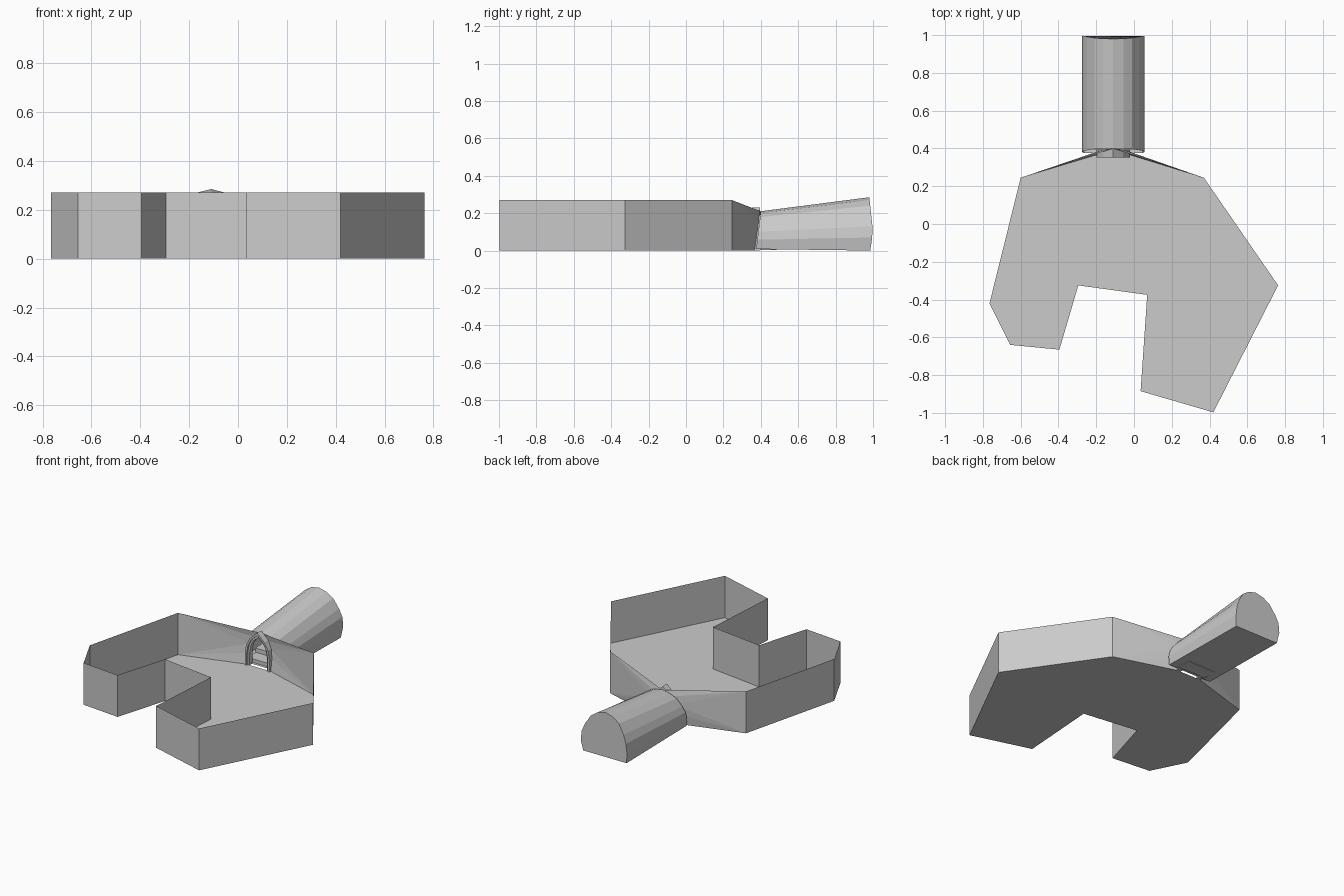
import bpy

if "Cube" in bpy.data.objects:
    bpy.data.objects.remove(bpy.data.objects["Cube"])

CX = -0.11   # centre line of doorway and tunnel
H = 0.27     # wall height


def make(name, verts, faces):
    me = bpy.data.meshes.new(name)
    me.from_pydata(verts, [], faces)
    me.update()
    ob = bpy.data.objects.new(name, me)
    bpy.context.collection.objects.link(ob)
    return ob


def arch(half):
    """Mirror a right-hand half profile (bottom to apex) into a full arch."""
    return half + [(-x, z) for x, z in reversed(half[:-1])]


# Chamber outline from back-right corner, clockwise to back-left corner
outline = [(0.37, 0.245), (0.763, -0.325), (0.42, -0.997), (0.035, -0.885),
           (0.07, -0.375), (-0.295, -0.325), (-0.395, -0.665),
           (-0.655, -0.64), (-0.765, -0.42), (-0.60, 0.245)]
n = len(outline)

# Floor
floor = [(x, y, 0) for x, y in outline]
floor += [(CX - 0.085, 0.367, 0), (CX + 0.085, 0.367, 0)]
make("floor", floor, [list(range(len(floor)))[::-1]])

# Thin walls around the open chamber
wv = [(x, y, z) for z in (0, H) for x, y in outline]
make("side_walls", wv, [(i + 1, i, i + n, i + 1 + n) for i in range(n - 1)])

# Back walls fanned on to the doorway opening
door = [(0.085, 0), (0.085, 0.07), (0.072, 0.13), (0.045, 0.175), (0, 0.21)]
for side, s, (cx, cy) in (("right", 1, outline[0]), ("left", -1, outline[-1])):
    v = [(cx, cy, 0), (cx, cy, H)]
    v += [(CX + s * x, 0.367 + 0.033 * z / 0.21, z) for x, z in door]
    f = [(0, 2, 3), (0, 3, 4), (0, 4, 1), (1, 4, 5), (1, 5, 6)]
    make("back_wall_" + side, v, [p[::s] for p in f])

# Tunnel rising towards its closed far end
prof = arch([(0.155, 0), (0.165, 0.07), (0.158, 0.13), (0.138, 0.18),
             (0.10, 0.24), (0.055, 0.271), (0, 0.285)])
m = len(prof)
near = [(CX + x, 0.375 + 0.025 * z / 0.285, 0.008 + z * 0.71) for x, z in prof]
far = [(CX + x, 0.985 + 0.015 * (1 - abs(z - 0.1) / 0.1) if z < 0.1
        else 1.0 - 0.02 * (z - 0.1) / 0.185, z) for x, z in prof]
faces = [(i, (i + 1) % m, (i + 1) % m + m, i + m) for i in range(m)]
make("tunnel", near + far, [f[::-1] for f in faces] + [tuple(range(m, 2 * m))[::-1]])


# Pointed doorway frame made of two stepped bands
def band(name, outer, inner, y0, y1):
    o, i = arch(outer), arch(inner)
    k = len(o)
    v = [(CX + x, y, z) for y in (y0, y1) for p in (o, i) for x, z in p]
    f = []
    for a in range(k - 1):
        b = a + 1
        f += [(a, a + k, b + k, b), (a + 2 * k, b + 2 * k, b + 3 * k, a + 3 * k),
              (a, b, b + 2 * k, a + 2 * k), (a + k, a + 3 * k, b + 3 * k, b + k)]
    for a in (0, k - 1):
        f.append((a, a + 2 * k, a + 3 * k, a + k))
    make(name, v, f)


def offset(d):
    return [(0.088 - d, 0.001), (0.088 - d, 0.08), (0.078 - d, 0.135),
            (0.052 - d * 0.8, 0.182 - d * 0.5), (0, 0.23 - d * 1.4)]


band("door_frame_outer", offset(0), offset(0.013), 0.352, 0.395)
band("door_frame_inner", offset(0.013), offset(0.026), 0.364, 0.393)

# Steps inside the tunnel mouth
for k in range(4):
    y, top = 0.395 + 0.08 * k, 0.03 * (k + 1)
    bpy.ops.mesh.primitive_cube_add(size=1, location=(CX, y + 0.045, top - 0.0135))
    ob = bpy.context.object
    ob.name = f"step_{k + 1}"
    ob.scale = (0.2, 0.09, 0.027)
